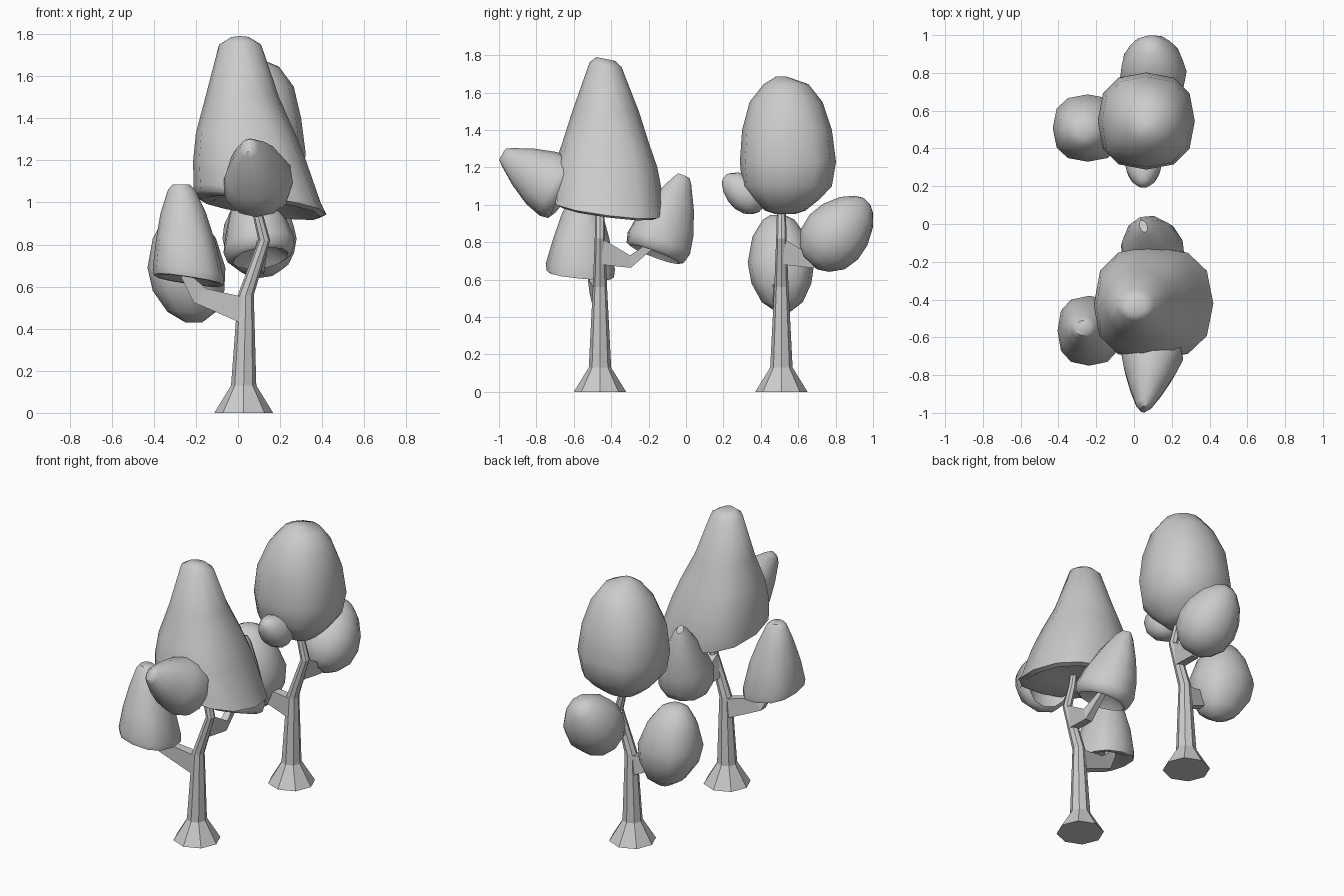
import bpy, bmesh, math
from mathutils import Vector


def loft(name, rings, n=12, smooth=True):
    """Skin a list of closed rings (lists of points) and cap both ends."""
    bm = bmesh.new()
    loops = [[bm.verts.new(p) for p in ring] for ring in rings]
    for a, b in zip(loops, loops[1:]):
        for i in range(n):
            j = (i + 1) % n
            bm.faces.new((a[i], a[j], b[j], b[i]))
    bm.faces.new(loops[0][::-1])
    bm.faces.new(loops[-1])
    bmesh.ops.recalc_face_normals(bm, faces=bm.faces)
    me = bpy.data.meshes.new(name)
    bm.to_mesh(me)
    bm.free()
    ob = bpy.data.objects.new(name, me)
    bpy.context.collection.objects.link(ob)
    if smooth:
        bpy.ops.object.select_all(action='DESELECT')
        ob.select_set(True)
        bpy.context.view_layer.objects.active = ob
        bpy.ops.object.shade_smooth_by_angle(angle=math.radians(50))
    return ob


def ring(x, y, z, rx, ry, sx=0, sy=0, n=12, p=1.0):
    """Horizontal ellipse, sloping along x and y; p < 1 makes it squarer."""
    pts = []
    for i in range(n):
        a = 2 * math.pi * i / n
        c, s = math.cos(a), math.sin(a)
        dx = rx * math.copysign(abs(c) ** p, c)
        dy = ry * math.copysign(abs(s) ** p, s)
        pts.append(Vector((x + dx, y + dy, z + sx * dx + sy * dy)))
    return pts


def upright(name, rows):
    """Upright foliage, round at the top and squarer lower down."""
    loft(name, [ring(*r, p=1.0 if i < 3 else 0.8) for i, r in enumerate(rows)])


def tilted(name, base, tip, rows):
    """Foliage along the base-tip axis; rows: (fraction, half width, half height)."""
    base, tip = Vector(base), Vector(tip)
    q = (tip - base).to_track_quat('Z', 'Y')
    length = (tip - base).length
    loft(name, [[base + q @ p for p in ring(0, 0, t * length, rx, ry, p=0.92)]
                for t, rx, ry in rows])


def branch(name, sections, along):
    """Four-sided branch; sections are (top point, bottom point, half width)."""
    w = Vector(along)
    rings = []
    for top, bot, h in sections:
        t, b = Vector(top), Vector(bot)
        rings.append([t + w * h, t - w * h, b - w * h, b + w * h])
    loft(name, rings, 4, False)


# Trunks with two side branches each
for tree, y in (("front", -0.46), ("back", 0.51)):
    path = [(0.027, 0, 0.14), (0.027, 0.13, 0.06), (0.037, 0.56, 0.038),
            (0.125, 0.82, 0.028), (0.09, 0.96, 0.024), (0.07, 1.1, 0.02)]
    loft(tree + "_trunk", [ring(x, y, z, r, r, n=8) for x, z, r in path], 8, False)
    branch(tree + "_left_branch", [
        ((0.03, y, 0.55), (0.03, y, 0.42), 0.03),
        ((-0.15, y - 0.03, 0.59), (-0.21, y - 0.03, 0.525), 0.025),
        ((-0.22, y - 0.05, 0.65), (-0.27, y - 0.05, 0.645), 0.02),
        ((-0.23, y - 0.05, 0.73), (-0.26, y - 0.05, 0.73), 0.015)], (0, 1, 0))
    branch(tree + "_rear_branch", [
        ((0.115, y + 0.01, 0.82), (0.085, y + 0.01, 0.68), 0.026),
        ((0.11, y + 0.16, 0.73), (0.1, y + 0.165, 0.663), 0.024),
        ((0.1, y + 0.25, 0.79), (0.1, y + 0.27, 0.755), 0.018),
        ((0.1, y + 0.31, 0.84), (0.1, y + 0.33, 0.81), 0.012)], (1, 0, 0))

# Front tree: cone foliage with hollowed undersides
upright("front_crown", [
    (0.01, -0.43, 1.78, 0.05, 0.05, 0, -0.2),
    (0.01, -0.43, 1.75, 0.1, 0.085, 0, -0.15),
    (0.02, -0.43, 1.5, 0.175, 0.178),
    (0.035, -0.43, 1.33, 0.235, 0.232),
    (0.055, -0.43, 1.2, 0.268, 0.277),
    (0.09, -0.42, 1.04, 0.302, 0.302, -0.13, -0.07),
    (0.105, -0.42, 0.99, 0.315, 0.3, -0.15, -0.13),
    (0.105, -0.42, 0.975, 0.285, 0.27, -0.15, -0.13),
    (0.09, -0.42, 1.04, 0.14, 0.14)])
upright("front_left_foliage", [
    (-0.27, -0.55, 1.085, 0.04, 0.04),
    (-0.268, -0.55, 1.06, 0.065, 0.06),
    (-0.26, -0.555, 0.95, 0.108, 0.11),
    (-0.25, -0.56, 0.82, 0.14, 0.15),
    (-0.237, -0.565, 0.67, 0.168, 0.185, -0.12, -0.08),
    (-0.235, -0.565, 0.63, 0.165, 0.18, -0.15, -0.1),
    (-0.235, -0.565, 0.63, 0.14, 0.15, -0.15, -0.1),
    (-0.24, -0.565, 0.68, 0.07, 0.07)])
cone = [(0.1, 0.07, 0.07), (-0.05, 0.13, 0.14), (-0.02, 0.155, 0.165),
        (0.1, 0.168, 0.178), (0.35, 0.14, 0.162), (0.65, 0.095, 0.115),
        (0.93, 0.045, 0.055), (1, 0.02, 0.035)]
tilted("front_forward_foliage", (0.1, -0.66, 1.075), (0.05, -0.98, 1.27), cone)
tilted("front_rear_foliage", (0.105, -0.16, 0.755), (0.05, -0.012, 1.155), cone)

# Back tree: rounded foliage
upright("back_crown", [
    (0.07, 0.51, 1.685, 0.03, 0.03),
    (0.08, 0.535, 1.645, 0.115, 0.12),
    (0.075, 0.535, 1.55, 0.19, 0.195),
    (0.065, 0.54, 1.4, 0.235, 0.24),
    (0.065, 0.545, 1.23, 0.257, 0.257),
    (0.065, 0.54, 1.1, 0.235, 0.24),
    (0.07, 0.535, 1.03, 0.18, 0.18),
    (0.075, 0.53, 0.97, 0.11, 0.11),
    (0.08, 0.53, 0.95, 0.05, 0.05)])
upright("back_left_foliage", [
    (-0.265, 0.49, 0.945, 0.04, 0.04),
    (-0.265, 0.495, 0.92, 0.09, 0.085),
    (-0.255, 0.5, 0.83, 0.15, 0.145),
    (-0.245, 0.508, 0.69, 0.185, 0.178),
    (-0.235, 0.51, 0.58, 0.17, 0.16),
    (-0.22, 0.515, 0.48, 0.115, 0.11),
    (-0.21, 0.52, 0.43, 0.04, 0.04)])
egg = [(0, 0.3), (0.07, 0.6), (0.22, 0.9), (0.42, 1), (0.62, 0.92),
       (0.82, 0.68), (0.95, 0.38), (1, 0.15)]
tilted("back_rear_foliage", (0.115, 0.665, 0.69), (0.085, 0.965, 1.02),
       [(t, r * 0.177, r * 0.177) for t, r in egg])
tilted("back_forward_foliage", (0.05, 0.41, 0.985), (0.05, 0.205, 1.15),
       [(t, r * 0.098, r * 0.098) for t, r in egg])
